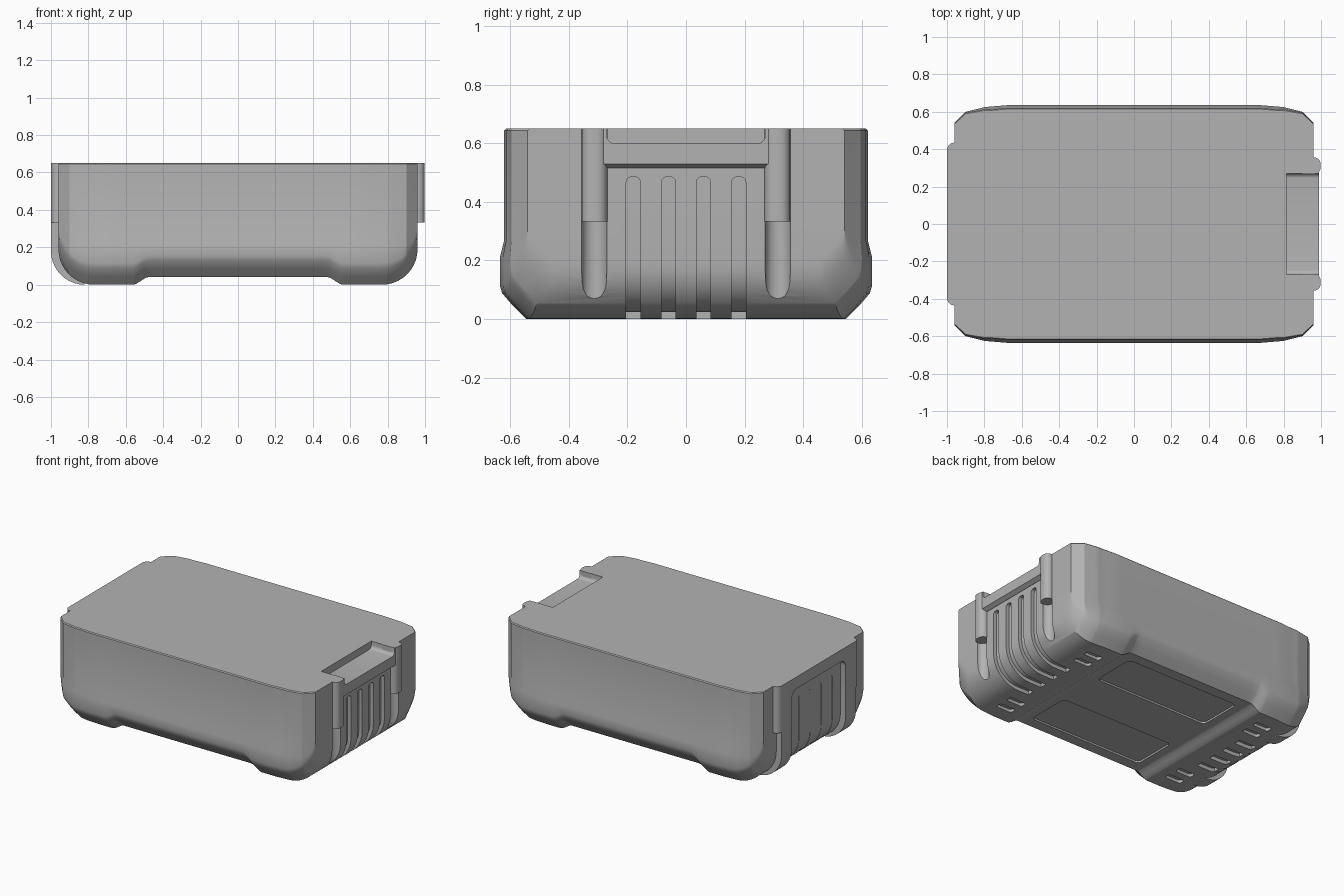
import bpy
import bmesh
from math import sin, cos, pi, radians, sqrt

if "Cube" in bpy.data.objects:
    bpy.data.objects.remove(bpy.data.objects["Cube"], do_unlink=True)

grey = bpy.data.materials.new("warm_grey_plastic")
grey.use_nodes = True
COLOUR = (0.45, 0.45, 0.45, 1)
grey.diffuse_color = COLOUR
grey.node_tree.nodes["Principled BSDF"].inputs["Base Color"].default_value = COLOUR

H = 0.65      # overall height
END = 0.96    # half length of the main shell
R = 0.19      # rounding under each end


def finish(name, bm):
    bmesh.ops.recalc_face_normals(bm, faces=bm.faces)
    mesh = bpy.data.meshes.new(name)
    bm.to_mesh(mesh)
    bm.free()
    mesh.materials.append(grey)
    obj = bpy.data.objects.new(name, mesh)
    bpy.context.collection.objects.link(obj)
    return obj


def prism(name, profile, y0, y1, bevel=0, rule=None):
    """Extrude an xz profile along y; round the edges picked by rule."""
    bm = bmesh.new()
    face = bm.faces.new([bm.verts.new((x, y0, z)) for x, z in profile])
    moved = bmesh.ops.extrude_face_region(bm, geom=[face])["geom"]
    for v in moved:
        if isinstance(v, bmesh.types.BMVert):
            v.co.y = y1
    if bevel:
        edges = [e for e in bm.edges if rule(e.verts[0].co, e.verts[1].co)]
        bmesh.ops.bevel(bm, geom=edges, offset=bevel, segments=5,
                        profile=0.5, affect='EDGES')
    return finish(name, bm)


def box(name, x, y, z, bevel=0, rule=None):
    return prism(name, [(x[0], z[0]), (x[1], z[0]), (x[1], z[1]), (x[0], z[1])],
                 y[0], y[1], bevel, rule)


def cylinder(name, x, y, z0, z1, r):
    bm = bmesh.new()
    bmesh.ops.create_cone(bm, cap_ends=True, segments=32, radius1=r, radius2=r, depth=z1 - z0)
    bmesh.ops.translate(bm, verts=bm.verts, vec=(x, y, (z0 + z1) / 2))
    return finish(name, bm)


def cut(target, cutters, operation='DIFFERENCE'):
    for c in cutters:
        mod = target.modifiers.new("cut", 'BOOLEAN')
        mod.operation, mod.solver, mod.object = operation, 'EXACT', c
        bpy.context.view_layer.objects.active = target
        bpy.ops.object.modifier_apply(modifier=mod.name)
        bpy.data.objects.remove(c, do_unlink=True)


def smooth(obj, angle=28):
    bpy.ops.object.select_all(action='DESELECT')
    obj.select_set(True)
    bpy.context.view_layer.objects.active = obj
    bpy.ops.object.shade_smooth_by_angle(angle=radians(angle))


def vertical(a, b):
    return abs(a.x - b.x) < 1e-4 and abs(a.y - b.y) < 1e-4


def along_x(top):
    return lambda a, b: min(a.z, b.z) > top - 1e-4 and abs(a.y - b.y) < 1e-4


def blend(points, x):
    for (xa, ya), (xb, yb) in zip(points, points[1:]):
        if x <= xb:
            return ya + (yb - ya) * (x - xa) / (xb - xa)
    return points[-1][1]


# Main shell: cross-sections lofted from end to end
PLAN = [(0, 0.635), (0.68, 0.635), (0.8, 0.625), (0.9, 0.6), (END, 0.54)]
UNDER = [(0, 0.04), (0.48, 0.04), (0.495, 0.036), (0.545, 0.004), (0.56, 0), (1, 0)]


def section(x):
    a = abs(x)
    low = blend(PLAN, a)
    top = low - 0.015 * min(1, max(0, (END - a) / 0.2))
    base = blend(UNDER, a)
    if a > END - R:
        base = R - sqrt(max(0, R * R - (a - END + R) ** 2))
    half = [(low - 0.09, base), (low - 0.045, base + 0.045), (low - 0.008, base + 0.088),
            (low, base + 0.115)]
    shoulder = max(0.21, base + 0.14)
    half += [(low, shoulder), (top, shoulder + 0.06), (top, H - 0.006), (top - 0.006, H)]
    return half + [(-y, z) for y, z in reversed(half)]


stations = [0, 0.44, 0.48, 0.495, 0.52, 0.545, 0.56, 0.62, 0.68, 0.74]
stations += [END - R + R * sin(i * pi / 20) for i in range(11)]
stations += [0.8, 0.9]
stations = sorted(stations)
stations = [-x for x in reversed(stations[1:])] + stations
bm = bmesh.new()
rings = [[bm.verts.new((x, y, z)) for y, z in section(x)] for x in stations]
for ra, rb in zip(rings, rings[1:]):
    for i in range(len(ra)):
        j = (i + 1) % len(ra)
        bm.faces.new((ra[i], ra[j], rb[j], rb[i]))
bm.faces.new(rings[0])
bm.faces.new(rings[-1])
shell = finish("main_shell", bm)


# Cutter that follows the rounded end at a given depth
def end_cutter(side, y0, y1, top, depth, inner, bevel):
    r = R - depth
    pts = [(END - depth, top)]
    pts += [(END - R + r * cos(t * pi / 20), R - r * sin(t * pi / 20)) for t in range(11)]
    pts += [(inner, depth), (inner, -0.1), (1.1, -0.1), (1.1, top)]
    return prism("end_cutter", [(side * x, z) for x, z in pts], y0, y1, bevel, along_x(top))


cutters = []
for side in (-1, 1):
    # Grip slots wrapping under each end
    for y in (-0.18, -0.06, 0.06, 0.18):
        cutters.append(end_cutter(side, y - 0.024, y + 0.024, 0.485, 0.025, 0.68, 0.018))
    # Short slots in the feet and shallow panels underneath
    for y in (-0.42, -0.32, 0.32, 0.42):
        xs = sorted((side * 0.62, side * 0.74))
        cutters.append(box("foot_slot", xs, (y - 0.022, y + 0.022), (-0.05, 0.02), 0.015, vertical))
    ys = sorted((side * 0.16, side * 0.47))
    cutters.append(box("panel_pocket", (-0.43, 0.43), ys, (-0.05, 0.052), 0.03, vertical))
    # Round channels below the latch posts
    cutters.append(cylinder("post_channel", END, side * 0.313, -0.1, 0.34, 0.043))
# Finger notch in the top
notch = box("finger_notch", (0.815, 1.1), (-0.27, 0.27), (0.6, 0.75), 0.025,
            lambda a, b: max(a.z, b.z) < 0.61 and abs(a.y - b.y) < 1e-4)
cutters.append(notch)
cut(shell, cutters)
smooth(shell)


# Latch frame on the right-hand end
def latch_notch():
    return box("latch_notch", (0.815, 1.1), (-0.27, 0.27), (0.6, 0.75), 0.025,
               lambda a, b: max(a.z, b.z) < 0.61 and abs(a.y - b.y) < 1e-4)


bar = prism("latch_bar", [(0.94, 0.515), (0.965, 0.515), (0.99, 0.53), (0.99, H), (0.94, H)],
            -0.3, 0.3)
cut(bar, [latch_notch()])
smooth(bar)
for side, word in ((-1, "front"), (1, "back")):
    ys = sorted((side * 0.268, side * 0.356))
    post = box(word + "_latch_post", (0.9, 0.998), ys, (0.333, H), 0.035,
               lambda a, b: vertical(a, b) and a.x > 0.95)
    smooth(post)

# Raised pad on the opposite end, split at the post height
arc = [(-0.82 - 0.18 * cos(t * pi / 20), 0.18 - 0.18 * sin(t * pi / 20)) for t in range(11)]
lower = prism("lower_end_pad", [(-0.82, 0.333), (-1, 0.333)] + arc, -0.4, 0.4)
upper = box("upper_end_pad", (-1, -0.9), (-0.435, 0.435), (0.333, H), 0.04,
            lambda a, b: vertical(a, b) and a.x < -0.95)
for pad in (lower, upper):
    cut(pad, [end_cutter(-1, -0.29, 0.29, 0.57, 0.002, 0.7, 0.05)])
    smooth(pad)
